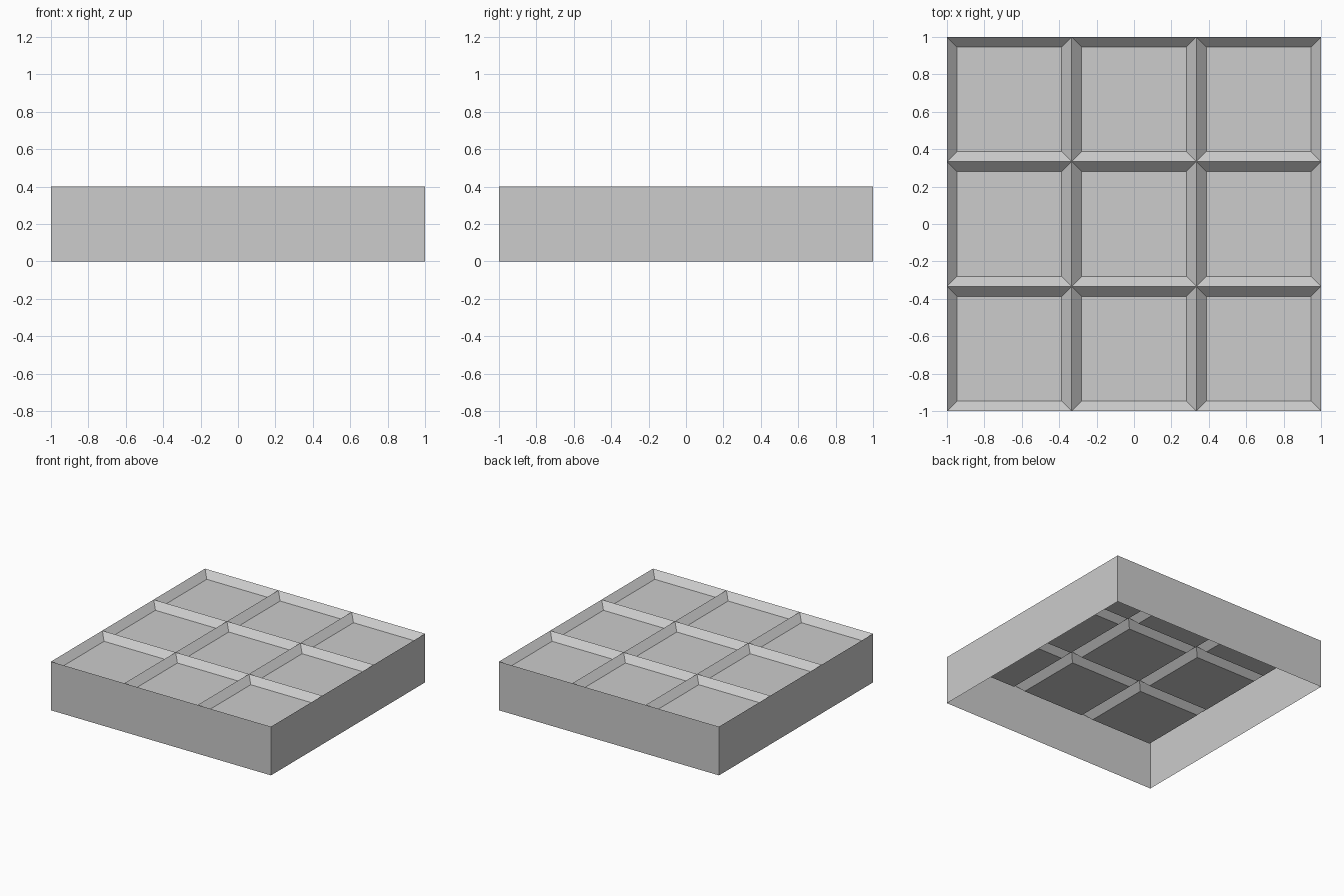
import bpy
import bmesh

HEIGHT = 0.4      # wall height
CELLS = 3         # panels per side
BEVEL = 0.0533    # width and depth of each sloped recess

cube = bpy.data.objects.get("Cube")
if cube:
    bpy.data.objects.remove(cube, do_unlink=True)

# Plain grey material
grey = bpy.data.materials.new("plain_grey")
grey.use_nodes = True
colour = (0.604, 0.604, 0.604, 1.0)
grey.diffuse_color = colour
grey.node_tree.nodes["Principled BSDF"].inputs["Base Color"].default_value = colour

bm = bmesh.new()

# Top sheet divided into square panels
bmesh.ops.create_grid(bm, x_segments=CELLS, y_segments=CELLS, size=1.0)
bmesh.ops.translate(bm, verts=bm.verts[:], vec=(0, 0, HEIGHT))
panels = bm.faces[:]

# Outer walls dropped from the rim, leaving the underside open
rim = [e for e in bm.edges if e.is_boundary]
walls = bmesh.ops.extrude_edge_only(bm, edges=rim)["geom"]
lower = [g for g in walls if isinstance(g, bmesh.types.BMVert)]
bmesh.ops.translate(bm, verts=lower, vec=(0, 0, -HEIGHT))

# Join each wall into one flat face
bm.normal_update()
bmesh.ops.recalc_face_normals(bm, faces=bm.faces[:])
if panels[0].normal.z < 0:
    bmesh.ops.reverse_faces(bm, faces=bm.faces[:])

# Sunken panels with sloped borders
bmesh.ops.inset_individual(bm, faces=panels, thickness=BEVEL, depth=-BEVEL,
                           use_even_offset=True)
bmesh.ops.dissolve_limit(bm, angle_limit=0.01, verts=bm.verts[:],
                         edges=[e for e in bm.edges
                                if abs(e.verts[0].co.z - e.verts[1].co.z) > HEIGHT / 2])
bm.normal_update()

mesh = bpy.data.meshes.new("panelled_tray")
bm.to_mesh(mesh)
bm.free()
mesh.materials.append(grey)
tray = bpy.data.objects.new("panelled_tray", mesh)
bpy.context.collection.objects.link(tray)
